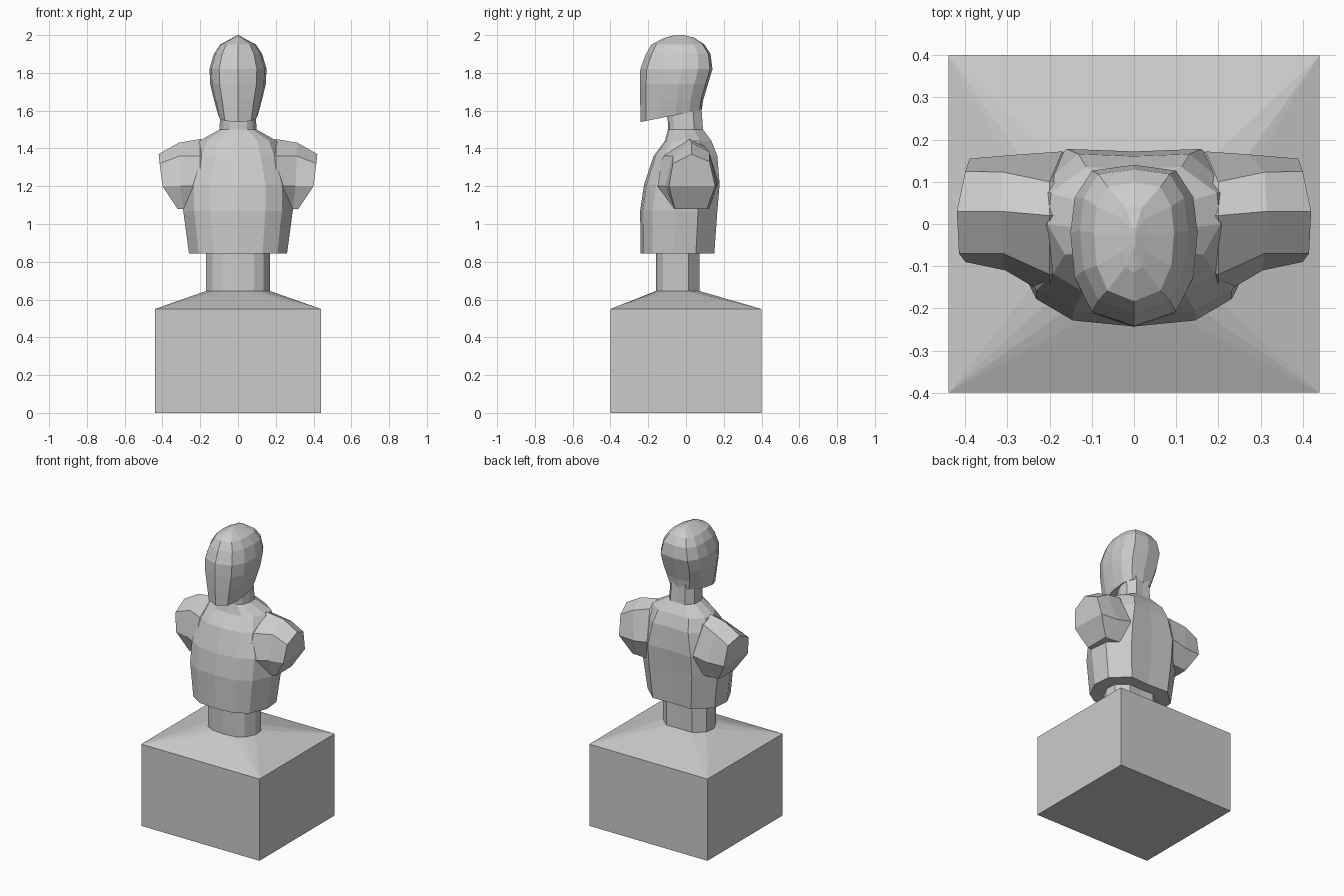
import bpy, bmesh

if "Cube" in bpy.data.objects:
    bpy.data.objects.remove(bpy.data.objects["Cube"])

# Unit half cross-sections (x, y), running from front centre to back centre
BODY = [(0, -1), (.5, -.93), (.8, -.68), (1, -.1), (.96, .5), (.55, 1), (0, .97)]
HEAD = [(0, -1), (.66, -.82), (.93, -.4), (1, .15), (.93, .6), (.66, .93), (0, 1)]


def ring(section, z, w, front, back, tilt=0):
    mid, half = (front + back) / 2, (back - front) / 2
    loop = section + [(-x, y) for x, y in section[-2:0:-1]]
    return [(x * w, mid + y * half, z + tilt * (mid + y * half - front)) for x, y in loop]


def finish(name, bm):
    bmesh.ops.recalc_face_normals(bm, faces=bm.faces)
    mesh = bpy.data.meshes.new(name)
    bm.to_mesh(mesh)
    bm.free()
    ob = bpy.data.objects.new(name, mesh)
    bpy.context.collection.objects.link(ob)
    return ob


def loft(name, rings, end_caps=None):
    bm = bmesh.new()
    rows = [[bm.verts.new(p) for p in r] for r in rings]
    n = len(rows[0])
    for a, b in zip(rows, rows[1:]):
        for i in range(n):
            j = (i + 1) % n
            bm.faces.new((a[i], a[j], b[j], b[i]))
    bm.faces.new(rows[0])
    for cap in end_caps or [range(n)]:
        bm.faces.new([rows[-1][i] for i in cap])
    return finish(name, bm)


def union(target, part):
    mod = target.modifiers.new("join", 'BOOLEAN')
    mod.operation = 'UNION'
    mod.solver = 'EXACT'
    mod.object = part
    bpy.context.view_layer.objects.active = target
    bpy.ops.object.modifier_apply(modifier=mod.name)
    bpy.data.objects.remove(part)


# Torso with neck
bust = loft("bust", [ring(BODY, *r) for r in [
    (.845, .26, -.24, .15),
    (1.07, .29, -.243, .166),
    (1.21, .29, -.222, .178),
    (1.36, .24, -.172, .166),
    (1.44, .205, -.112, .135),
    (1.50, .098, -.095, .09),
    (1.64, .092, -.10, .08)]])

# Cut-off upper arms: sections from inside the torso outwards
ARM = [
    [(.10, .02, 1.40), (.10, -.09, 1.33), (.10, -.12, 1.20), (.10, -.06, 1.10),
     (.10, .08, 1.10), (.10, .12, 1.20), (.10, .08, 1.34)],
    [(.20, .02, 1.45), (.20, -.12, 1.36), (.20, -.172, 1.20), (.20, -.09, 1.08),
     (.20, .12, 1.08), (.17, .172, 1.22), (.20, .10, 1.41)],
    [(.315, .03, 1.43), (.31, -.07, 1.36), (.305, -.11, 1.20), (.29, -.06, 1.08),
     (.29, .11, 1.08), (.27, .165, 1.20), (.31, .123, 1.38)],
    [(.42, .03, 1.37), (.415, -.07, 1.32), (.40, -.09, 1.20), (.32, -.06, 1.08),
     (.32, .11, 1.08), (.39, .155, 1.20), (.40, .125, 1.33)]]
for side in (1, -1):
    arm = loft("arm", [[(side * x, y, z) for x, y, z in r] for r in ARM],
               [(5, 6, 0, 1, 2), (2, 3, 4, 5)])
    union(bust, arm)

# Head: slanted jaw underside, ridged crown
head = loft("head", [ring(HEAD, *r) for r in [
    (1.54, .105, -.24, .083, .2),
    (1.66, .128, -.243, .092),
    (1.74, .147, -.244, .116),
    (1.82, .151, -.242, .14),
    (1.90, .128, -.212, .13),
    (1.95, .095, -.183, .098),
    (1.985, .03, -.116, .045),
    (2.0, .004, -.06, -.01)]])
union(bust, head)

# Plinth: block with sloped top running up to the column
bm = bmesh.new()
points = [(x, y, z) for x in (-.44, .44) for y in (-.4, .4) for z in (0, .55)]
points += ring(BODY, .645, .17, -.16, .072)
for p in points:
    bm.verts.new(p)
bmesh.ops.convex_hull(bm, input=bm.verts)
bmesh.ops.dissolve_limit(bm, angle_limit=.01, verts=bm.verts, edges=bm.edges)
plinth = finish("plinth", bm)

# Short column between plinth and torso
loft("column", [ring(BODY, z, .17, -.16, .072) for z in (.64, .85)])
